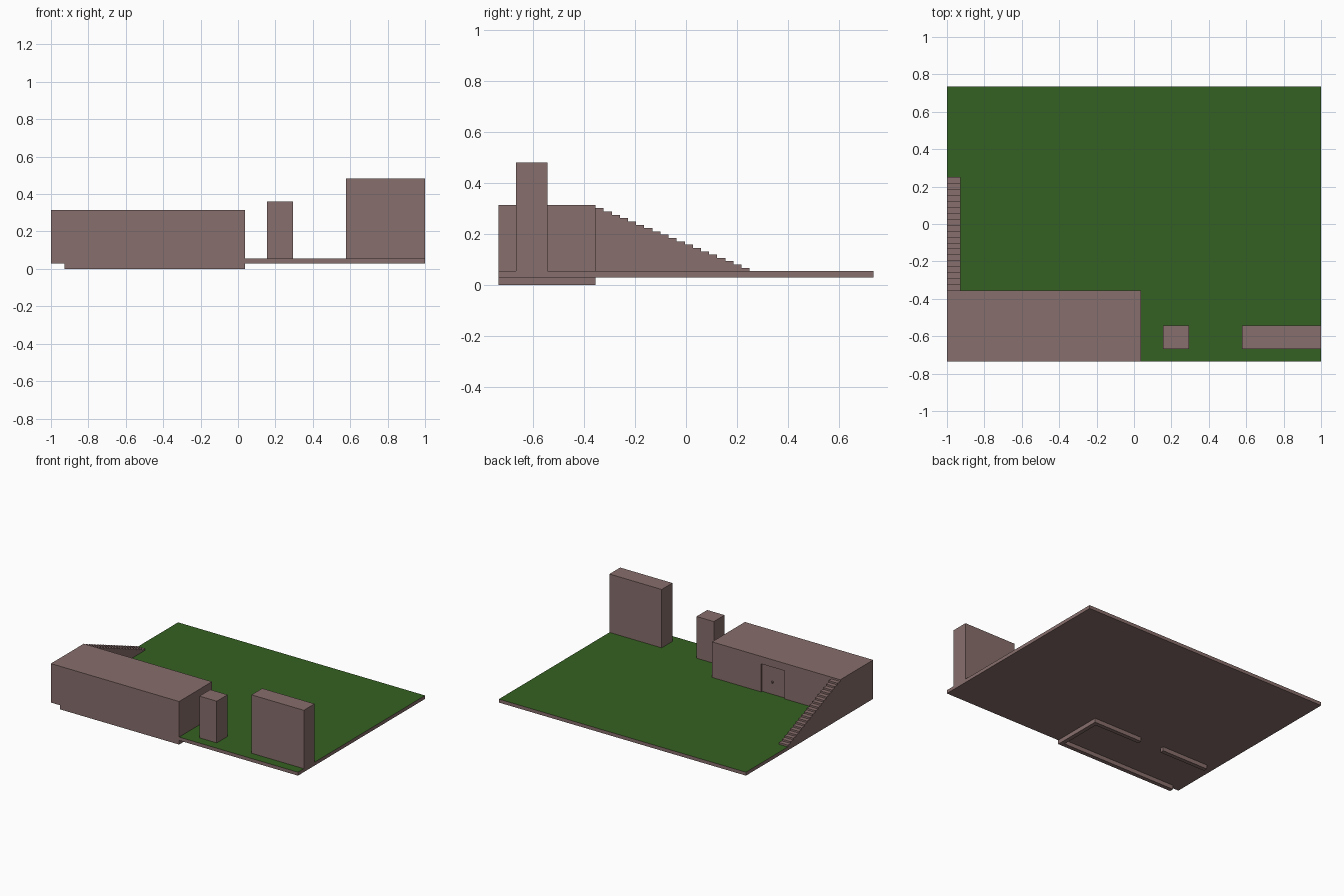
import bpy, bmesh

if "Cube" in bpy.data.objects:
    bpy.data.objects.remove(bpy.data.objects["Cube"])


def make_material(name, rgb):
    m = bpy.data.materials.new(name)
    m.diffuse_color = (*rgb, 1.0)
    m.use_nodes = True
    m.node_tree.nodes["Principled BSDF"].inputs["Base Color"].default_value = m.diffuse_color
    return m


brown = make_material("dusty brown", (0.245, 0.158, 0.150))
green = make_material("lawn green", (0.036, 0.120, 0.016))


def finish(name, bm, mats):
    bmesh.ops.recalc_face_normals(bm, faces=bm.faces)
    me = bpy.data.meshes.new(name)
    bm.to_mesh(me)
    bm.free()
    for m in mats:
        me.materials.append(m)
    ob = bpy.data.objects.new(name, me)
    bpy.context.collection.objects.link(ob)
    return ob


def box(name, x, y, z, mats=(brown,)):
    """Box given by its (min, max) range on each axis."""
    bm = bmesh.new()
    bmesh.ops.create_cube(bm, size=1.0)
    for v in bm.verts:
        v.co = [r[0] if c < 0 else r[1] for c, r in zip(v.co, (x, y, z))]
    return finish(name, bm, mats)


def cut(target, cutter):
    cutter.hide_render = True
    cutter.hide_viewport = True
    mod = target.modifiers.new("cut", 'BOOLEAN')
    mod.operation = 'DIFFERENCE'
    mod.solver = 'EXACT'
    mod.object = cutter


GROUND, ROOF = 0.055, 0.315
FRONT, BACK = -0.735, -0.355
LEFT, INNER = -1.0, -0.928

# lawn slab: only the upward face is green
lawn = box("lawn_slab", (-1, 1), (FRONT, 0.735), (0.03, GROUND), (brown, green))
for p in lawn.data.polygons:
    p.material_index = 1 if p.normal.z > 0.5 else 0

# hollow house, open at the bottom and towards the stair block
T = 0.03
house = box("house_shell", (INNER, 0.038), (FRONT, BACK), (0, ROOF))
cut(house, box("room_cutter", (INNER - 0.1, 0.038 - T), (FRONT + T, BACK - T), (-0.1, ROOF - T)))
cut(house, box("doorway_cutter", (-0.55, -0.36), (BACK - T - 0.02, BACK + 0.05), (-0.1, 0.26)))

# recessed door with knob
box("door", (-0.55, -0.36), (BACK - 0.025, BACK - 0.012), (GROUND, 0.26))
box("door_knob", (-0.452, -0.440), (BACK - 0.012, BACK - 0.002), (0.140, 0.152))

# staircase and its landing, one stepped profile extruded sideways
STEPS, END = 19, 0.25
run, rise = (END - BACK) / STEPS, (ROOF - GROUND) / (STEPS + 1)
profile = [(FRONT, GROUND), (END, GROUND)]
for i in range(STEPS):
    z = GROUND + (i + 1) * rise
    profile += [(END - i * run, z), (END - (i + 1) * run, z)]
profile += [(BACK, ROOF), (FRONT, ROOF)]
bm = bmesh.new()
side = bm.faces.new([bm.verts.new((LEFT, y, z)) for y, z in profile])
ext = bmesh.ops.extrude_face_region(bm, geom=[side])
bmesh.ops.translate(bm, vec=(INNER - LEFT, 0, 0),
                    verts=[g for g in ext["geom"] if isinstance(g, bmesh.types.BMVert)])
finish("staircase", bm, (brown,))

# free-standing wall blocks
box("small_pillar", (0.155, 0.295), (-0.667, -0.543), (GROUND, 0.36))
box("tall_wall", (0.577, 1.0), (-0.667, -0.543), (GROUND, 0.482))
